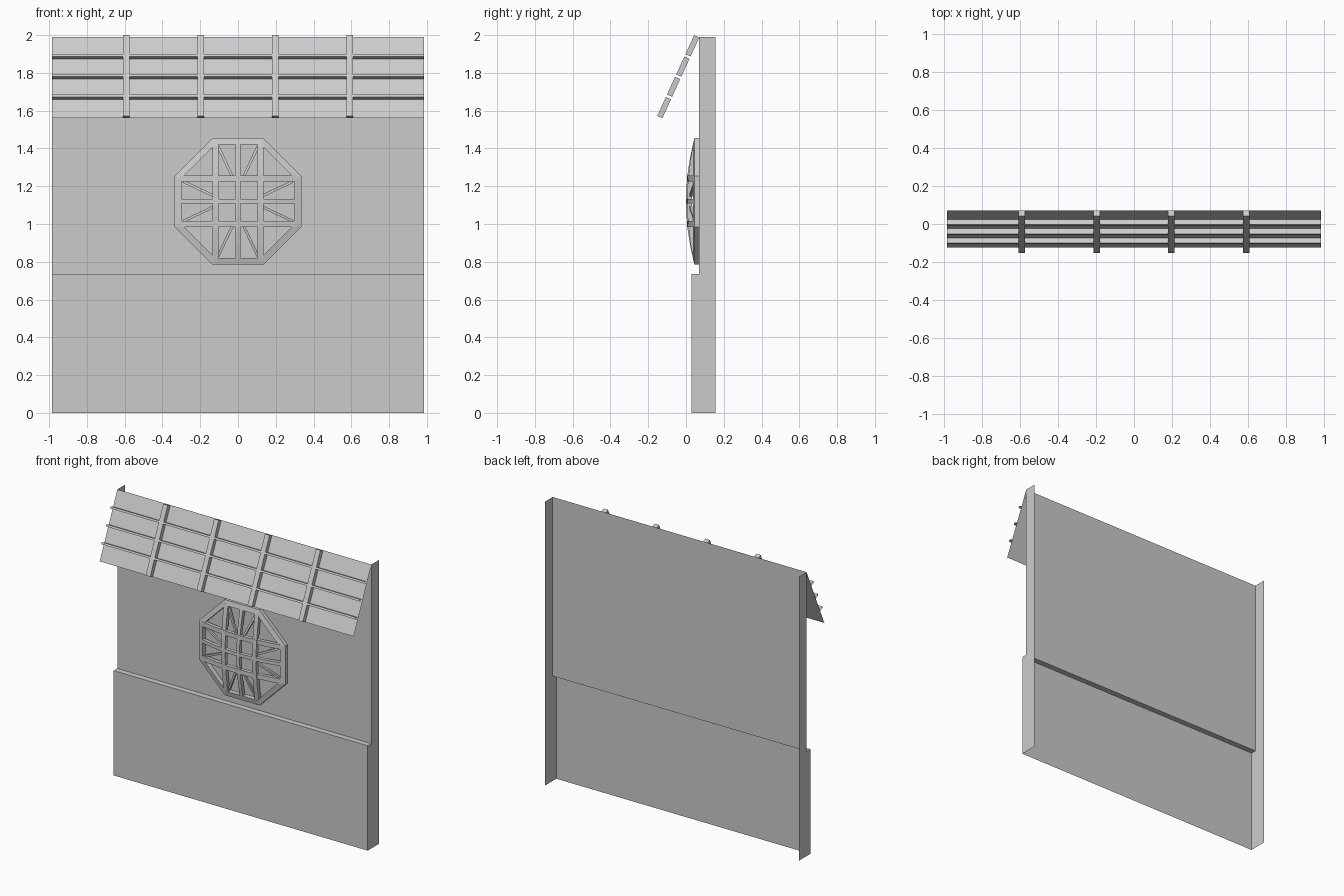
import bpy, bmesh, math
from mathutils import Vector

if "Cube" in bpy.data.objects:
    bpy.data.objects.remove(bpy.data.objects["Cube"])

W = 0.985          # half width of the panel


def build(name, polys):
    """Make one object from a list of polygons (each a list of points)."""
    bm = bmesh.new()
    for poly in polys:
        bm.faces.new([bm.verts.new(p) for p in poly])
    bmesh.ops.remove_doubles(bm, verts=bm.verts, dist=1e-5)
    me = bpy.data.meshes.new(name)
    bm.to_mesh(me)
    bm.free()
    ob = bpy.data.objects.new(name, me)
    bpy.context.collection.objects.link(ob)
    return ob


def loft(rings, closed=True):
    """Quads between successive equal-length rings of points."""
    out = []
    for a, b in zip(rings, rings[1:]):
        n = len(a)
        for i in range(n if closed else n - 1):
            j = (i + 1) % n
            out.append([a[i], a[j], b[j], b[i]])
    return out


# Wall: stepped front sheet with open back, top and bottom
prof = [(0.03, 0), (0.03, 0.735), (0.07, 0.735), (0.07, 1.99)]
build("wall_front", loft([[(-W, y, z) for y, z in prof],
                          [(W, y, z) for y, z in prof]], False))

# Side returns of the wall
for name, x, s in (("wall_side_left", -W, -1), ("wall_side_right", W, 1)):
    lower = [(x, 0.03, 0), (x, 0.155, 0), (x, 0.155, 0.735), (x, 0.07, 0.735), (x, 0.03, 0.735)]
    upper = [(x, 0.07, 0.735), (x, 0.155, 0.735), (x, 0.155, 1.99), (x, 0.07, 1.99)]
    build(name, [p[::s] for p in (lower, upper)])

# Awning frame of reference: s runs up the slope, h stands off it
low, high = Vector((0, -0.125, 1.56)), Vector((0, 0.07, 1.987))
L = (high - low).length
up = (high - low) / L
out = Vector((0, -up.z, up.y))


def A(x, s, h):
    return low + up * s + out * h + Vector((x, 0, 0))


# Awning sheet
build("awning_sheet", [[A(-W, 0, 0), A(W, 0, 0), A(W, L, 0), A(-W, L, 0)]])

H, bw, rw = 0.03, 0.0175, 0.007
battens = (-0.592, -0.197, 0.197, 0.592)
rails = [L * k / 4 for k in (1, 2, 3)]

# Sloping battens, side faces open where the hollow rails meet them
stops = [0] + [v for r in rails for v in (r - rw, r + rw)] + [L]
for i, x in enumerate(battens):
    a, b = x - bw, x + bw
    polys = [[A(a, 0, 0), A(b, 0, 0), A(b, 0, H), A(a, 0, H)],
             [A(a, L, H), A(b, L, H), A(b, L, 0), A(a, L, 0)]]
    for k, (s, t) in enumerate(zip(stops, stops[1:])):
        polys.append([A(a, s, H), A(b, s, H), A(b, t, H), A(a, t, H)])
        if k % 2 == 0:
            polys.append([A(b, s, H), A(b, s, 0), A(b, t, 0), A(b, t, H)])
            polys.append([A(a, s, 0), A(a, s, H), A(a, t, H), A(a, t, 0)])
    build(f"awning_batten_{i + 1}", polys)

# Cross rails between the battens, open at the ends
ends = [-W] + [v for x in battens for v in (x - bw, x + bw)] + [W]
polys = []
for r in rails:
    sec = [(r - rw, 0), (r - rw, H), (r + rw, H), (r + rw, 0)]
    for a, b in zip(ends[::2], ends[1::2]):
        polys += loft([[A(a, s, h) for s, h in sec], [A(b, s, h) for s, h in sec]], False)
build("awning_rails", polys)

# Octagonal window with a bulging lattice
CZ, R, C = 1.12, 0.335, 0.135


def bulge(x, z):
    d = max(abs(x), abs(z), (abs(x) + abs(z)) * R / (R + C))
    return 0.045 * (d / R) ** 2


def octagon(k, y):
    pts = [(C, -R), (R, -C), (R, C), (C, R), (-C, R), (-R, C), (-R, -C), (-C, -R)]
    return [(x * k, y, CZ + z * k) for x, z in pts]


k = 0.3 / R
build("window_frame", loft([octagon(1, 0.07), octagon(1, 0.045),
                            octagon(k, 0.045 * k * k), octagon(k, 0.07)]))


def bar(p, q, w, off=0.0, deep=0.025, n=8):
    """Curved box bar following the bulge from p to q (x, z about the centre)."""
    p, q = Vector(p), Vector(q)
    d = (q - p).normalized()
    side = Vector((-d.y, d.x)) * w / 2
    rings = []
    for i in range(n + 1):
        c = p.lerp(q, i / n)
        y = bulge(c.x, c.y) + off
        e, f = c - side, c + side
        rings.append([(e.x, y, CZ + e.y), (e.x, y + deep, CZ + e.y),
                      (f.x, y + deep, CZ + f.y), (f.x, y, CZ + f.y)])
    return loft(rings) + [rings[0], rings[-1][::-1]]


# Main lattice bars
polys = []
for c, w in ((-0.12, 0.032), (0, 0.024), (0.12, 0.032)):
    polys += bar((c, -0.31), (c, 0.31), w)
    polys += bar((-0.31, c), (0.31, c), w)
build("window_lattice", polys)

# Thin braces behind the lattice in each arm
polys = []
for s in (-1, 1):
    for t in (-1, 1):
        polys += bar((0.11 * s, 0.02 * t), (0.29 * s, 0.105 * t), 0.014, 0.012, 0.014, 4)
        polys += bar((0.02 * t, 0.11 * s), (0.105 * t, 0.29 * s), 0.014, 0.012, 0.014, 4)
build("window_braces", polys)

# Make closed parts face outward
for ob in bpy.data.objects:
    if ob.name.startswith("window"):
        bm = bmesh.new()
        bm.from_mesh(ob.data)
        bmesh.ops.recalc_face_normals(bm, faces=bm.faces)
        bm.to_mesh(ob.data)
        bm.free()
